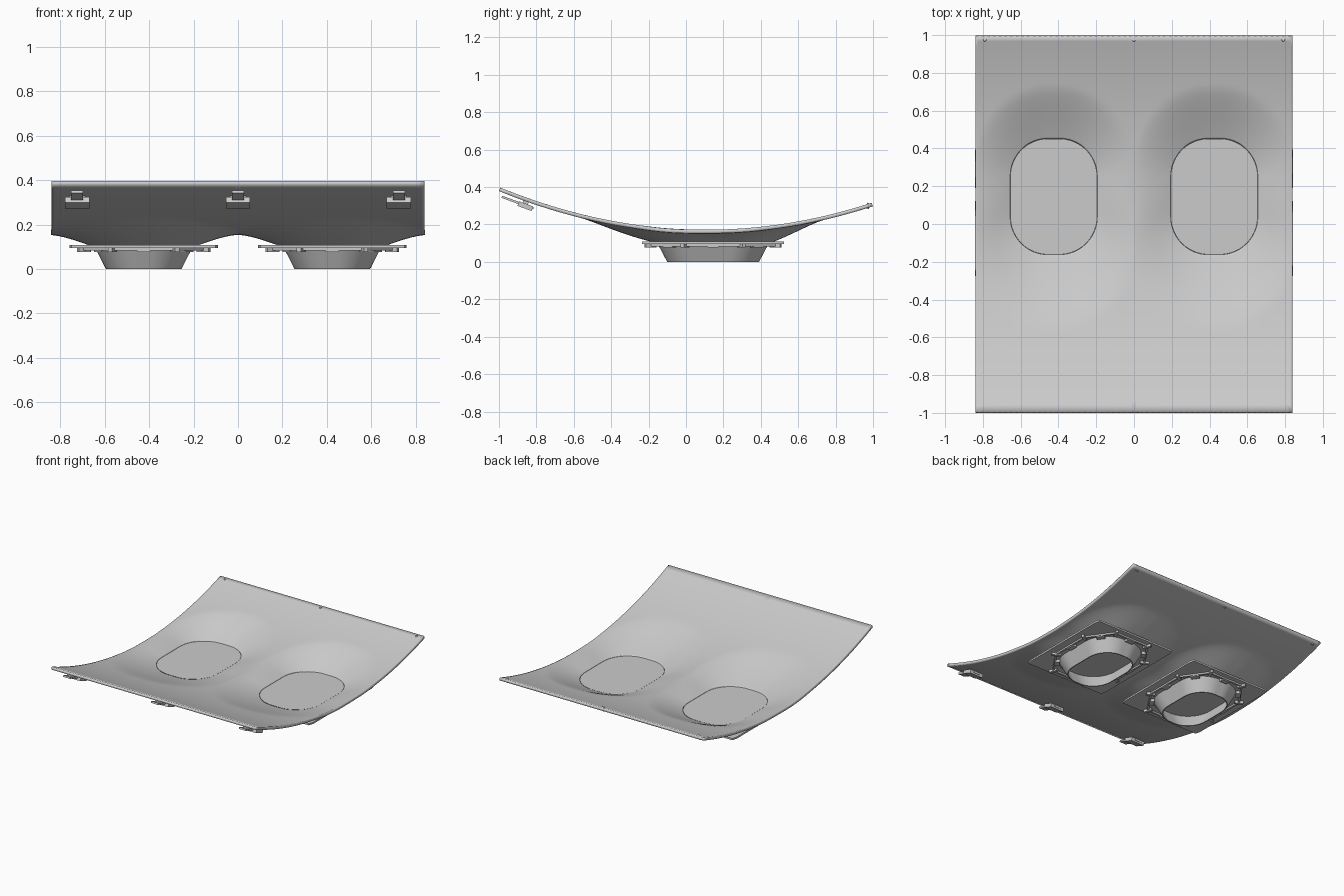
import bpy, bmesh, math
from mathutils import Vector, Matrix

if "Cube" in bpy.data.objects:
    bpy.data.objects.remove(bpy.data.objects["Cube"])

CX, CY = 0.425, 0.145          # window centre
HW, HH, RAD = 0.23, 0.307, 0.2  # window half sizes and corner radius
EDGE_X, EDGE_Y = 0.84, 0.993
RIM_Z = 0.122
SIDES = 96


def material(name, value):
    m = bpy.data.materials.new(name)
    m.use_nodes = True
    m.diffuse_color = (value, value, value, 1)
    m.node_tree.nodes["Principled BSDF"].inputs["Base Color"].default_value = m.diffuse_color
    return m


grey = material("light grey", 0.6)


def finish(bm, name, mirror=False, thickness=0, angle=35):
    me = bpy.data.meshes.new(name)
    bm.to_mesh(me)
    bm.free()
    ob = bpy.data.objects.new(name, me)
    bpy.context.collection.objects.link(ob)
    me.materials.append(grey)
    if mirror:
        mod = ob.modifiers.new("Mirror", 'MIRROR')
        mod.merge_threshold = 0.0005
    if thickness:
        mod = ob.modifiers.new("Solidify", 'SOLIDIFY')
        mod.thickness = thickness
        mod.offset = -1
    bpy.ops.object.select_all(action='DESELECT')
    ob.select_set(True)
    bpy.context.view_layer.objects.active = ob
    bpy.ops.object.shade_smooth_by_angle(angle=math.radians(angle))
    return ob


def window_distance(x, y):
    qx, qy = abs(x) - HW + RAD, abs(y) - HH + RAD
    return math.hypot(max(qx, 0), max(qy, 0)) + min(max(qx, qy), 0) - RAD


def to_outline(d):
    """Point of the window outline in direction d."""
    lo, hi = 0.0, 1.0
    d = d.normalized()
    for _ in range(30):
        mid = (lo + hi) / 2
        if window_distance(d.x * mid, d.y * mid) < 0:
            lo = mid
        else:
            hi = mid
    return d * lo


def outline(sx=1, sy=1):
    for i in range(SIDES):
        a = math.tau * i / SIDES
        p = to_outline(Vector((HW * math.cos(a), HH * math.sin(a))))
        yield p.x * sx, p.y * sy


def panel_height(x, y):
    """Curved wall, sinking smoothly to the flat window rim."""
    base = 0.172 + 0.185 * (y - 0.11) ** 2
    p = Vector((x - CX, y - CY))
    d, u = max(window_distance(*p), 0), p.normalized()
    reach = 0.18 * u.x ** 2 + (0.28 if u.y > 0 else 0.4) * u.y ** 2
    return base - (base - RIM_Z) * max(1 - d / reach, 0) ** 1.6


def bridge(bm, loops, closed=False):
    pairs = list(zip(loops, loops[1:]))
    if closed:
        pairs.append((loops[-1], loops[0]))
    for a, b in pairs:
        for i in range(len(a)):
            j = (i + 1) % len(a)
            bm.faces.new((a[i], b[i], b[j], a[j]))


def add_box(bm, size, matrix):
    bmesh.ops.create_cube(bm, size=1, matrix=matrix @ Matrix.Diagonal((*size, 1)))


# wall panel: rings from the window outline to the edges of one half
def half_border():
    corners = [(EDGE_X, -EDGE_Y), (EDGE_X, EDGE_Y), (0, EDGE_Y), (0, -EDGE_Y)]
    for k, count in enumerate((56, 28, 56, 28)):
        a, b = Vector(corners[k]), Vector(corners[(k + 1) % 4])
        for i in range(count):
            yield a.lerp(b, i / count)


bm = bmesh.new()
border = list(half_border())
centre = Vector((CX, CY))
loops = []
RINGS = 28
for r in range(RINGS + 1):
    t = (r / RINGS) ** 1.3
    ring = []
    for b in border:
        p = (centre + to_outline(b - centre)).lerp(b, t)
        ring.append(bm.verts.new((p.x, p.y, panel_height(p.x, p.y))))
    loops.append(ring)
bridge(bm, loops)
finish(bm, "wall_panel", mirror=True, thickness=0.02)

# window panes
bm = bmesh.new()
ends = [[bm.verts.new((CX + x, CY + y, z)) for x, y in outline(0.997, 0.997)]
        for z in (RIM_Z - 0.012, RIM_Z - 0.001)]
bridge(bm, ends[::-1])
bm.faces.new(ends[1])
bm.faces.new(ends[0][::-1])
bmesh.ops.recalc_face_normals(bm, faces=bm.faces)
finish(bm, "window_pane", mirror=True)

# open funnel sleeves under the windows
bm = bmesh.new()
section = [(0.985, 0.11), (0.93, 0.085), (0.74, 0.0), (0.71, 0.0), (0.9, 0.088), (0.95, 0.11)]
loops = [[bm.verts.new((CX + x, CY + y, z)) for x, y in outline(s, s + 0.06 * (1 - s) / 0.26)]
         for s, z in section]
bridge(bm, loops, closed=True)
bmesh.ops.recalc_face_normals(bm, faces=bm.faces)
finish(bm, "window_sleeve", mirror=True)

# thin rectangular mounting plates with a window hole
bm = bmesh.new()
inner, outer = [], []
for x, y in outline(0.97, 0.97):
    k = min(0.335 / max(abs(x), 1e-6), 0.38 / max(abs(y), 1e-6))
    inner.append((CX + x, CY + y))
    outer.append((CX + x * k, CY + y * k))
loops = [[bm.verts.new((*p, z)) for p in pts]
         for pts, z in ((inner, 0.095), (outer, 0.095), (outer, 0.108), (inner, 0.108))]
bridge(bm, loops, closed=True)
bmesh.ops.recalc_face_normals(bm, faces=bm.faces)
finish(bm, "mounting_plate", mirror=True)

# octagonal retaining rails and clips around the sleeves
bm = bmesh.new()
octagon = [Vector((sx * x, sy * y)) for sx, sy, x, y in (
    (1, -1, 0.27, 0.15), (1, 1, 0.27, 0.15), (1, 1, 0.14, 0.335), (-1, 1, 0.14, 0.335),
    (-1, 1, 0.27, 0.15), (-1, -1, 0.27, 0.15), (-1, -1, 0.14, 0.335), (1, -1, 0.14, 0.335))]
for a, b in zip(octagon, octagon[1:] + octagon[:1]):
    mid, d = (a + b) / 2, b - a
    turn = Matrix.Rotation(math.atan2(d.y, d.x), 4, 'Z')
    at = Matrix.Translation((CX + mid.x, CY + mid.y, 0.09)) @ turn
    add_box(bm, (d.length, 0.014, 0.014), at)
    add_box(bm, (0.06, 0.035, 0.02), at @ Matrix.Translation((0, 0.015, -0.004)))
    # corner lug reaching outward
    turn = Matrix.Rotation(math.atan2(a.y, a.x), 4, 'Z')
    add_box(bm, (0.06, 0.02, 0.022),
            Matrix.Translation((CX + a.x, CY + a.y, 0.088)) @ turn)
finish(bm, "retaining_clips", mirror=True)

# hanging clips under the front edge
for x, side in ((-0.725, "right"), (0, "middle"), (0.725, "left")):
    bm = bmesh.new()
    at = Matrix.Translation((x, -0.9, 0.317)) @ Matrix.Rotation(-0.35, 4, 'X')
    add_box(bm, (0.055, 0.18, 0.012), at)
    add_box(bm, (0.11, 0.08, 0.026), at @ Matrix.Translation((0, 0.045, -0.004)))
    add_box(bm, (0.07, 0.03, 0.045), at @ Matrix.Translation((0, 0.04, 0.012)))
    finish(bm, side + "_hanging_clip")

# small fasteners along the back edge
for x, side in ((-0.79, "right"), (0, "middle"), (0.79, "left")):
    bm = bmesh.new()
    bmesh.ops.create_cone(bm, cap_ends=True, segments=16, radius1=0.01, radius2=0.008, depth=0.03,
                          matrix=Matrix.Translation((x, 0.972, panel_height(x, 0.972) - 0.01))
                          @ Matrix.Rotation(-0.31, 4, 'X'))
    finish(bm, side + "_fastener")
